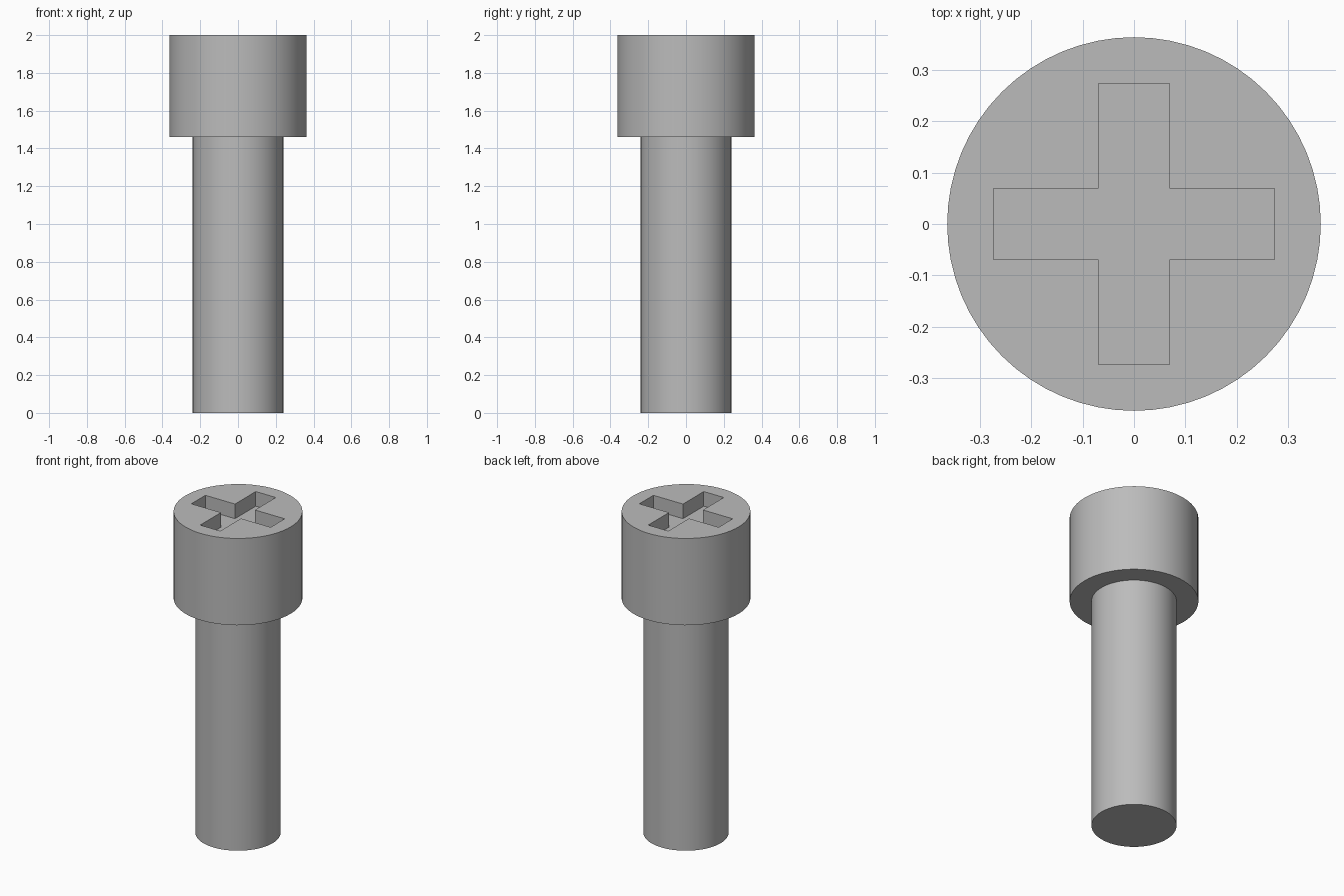
import bpy
import bmesh
import math
from mathutils import Matrix

if "Cube" in bpy.data.objects:
    bpy.data.objects.remove(bpy.data.objects["Cube"], do_unlink=True)

HEAD_RADIUS, SHAFT_RADIUS = 0.363, 0.24
HEAD_BOTTOM, TOP = 1.46, 2.0
SLOT_REACH, SLOT_HALF, SLOT_DEPTH = 0.273, 0.069, 0.091
SEGMENTS = 64

steel = bpy.data.materials.new("grey steel")
steel.use_nodes = True
GREY = (0.5, 0.5, 0.5, 1)
steel.diffuse_color = GREY
steel.node_tree.nodes["Principled BSDF"].inputs["Base Color"].default_value = GREY


def make_object(name, bm):
    bmesh.ops.recalc_face_normals(bm, faces=bm.faces)
    mesh = bpy.data.meshes.new(name)
    bm.to_mesh(mesh)
    bm.free()
    mesh.materials.append(steel)
    obj = bpy.data.objects.new(name, mesh)
    bpy.context.collection.objects.link(obj)
    return obj


# Screw body: stepped profile spun around the axis
bm = bmesh.new()
profile = [(0, 0), (SHAFT_RADIUS, 0), (SHAFT_RADIUS, HEAD_BOTTOM),
           (HEAD_RADIUS, HEAD_BOTTOM), (HEAD_RADIUS, TOP), (0, TOP)]
verts = [bm.verts.new((r, 0, z)) for r, z in profile]
edges = [bm.edges.new(pair) for pair in zip(verts, verts[1:])]
bmesh.ops.spin(bm, geom=verts + edges, cent=(0, 0, 0), axis=(0, 0, 1),
               angle=math.tau, steps=SEGMENTS)
bmesh.ops.remove_doubles(bm, verts=bm.verts, dist=0.0001)
# Merge the cap triangles into single flat discs
bmesh.ops.dissolve_limit(bm, angle_limit=math.radians(1),
                         verts=bm.verts, edges=bm.edges)
screw = make_object("screw_body", bm)

# Cross-shaped cutter for the drive slot
bm = bmesh.new()
corners = []
for i in range(4):
    turn = Matrix.Rotation(i * math.pi / 2, 3, "Z")
    for x, y in ((SLOT_HALF, -SLOT_HALF), (SLOT_REACH, -SLOT_HALF),
                 (SLOT_REACH, SLOT_HALF)):
        point = turn @ Matrix.Translation((x, y, TOP - SLOT_DEPTH)).translation
        corners.append(bm.verts.new(point))
floor = bm.faces.new(corners)
raised = bmesh.ops.extrude_face_region(bm, geom=[floor], use_keep_orig=True)
top_verts = [g for g in raised["geom"] if isinstance(g, bmesh.types.BMVert)]
bmesh.ops.translate(bm, verts=top_verts, vec=(0, 0, 2 * SLOT_DEPTH))
cutter = make_object("slot_cutter", bm)
cutter.hide_render = True

# Cut the slot, then discard the cutter
cut = screw.modifiers.new("drive_slot", "BOOLEAN")
cut.operation = "DIFFERENCE"
cut.solver = "EXACT"
cut.object = cutter
bpy.ops.object.select_all(action="DESELECT")
screw.select_set(True)
bpy.context.view_layer.objects.active = screw
bpy.ops.object.modifier_apply(modifier=cut.name)
bpy.data.objects.remove(cutter, do_unlink=True)

# Round sides, crisp rims
bpy.ops.object.shade_smooth_by_angle(angle=math.radians(30))
